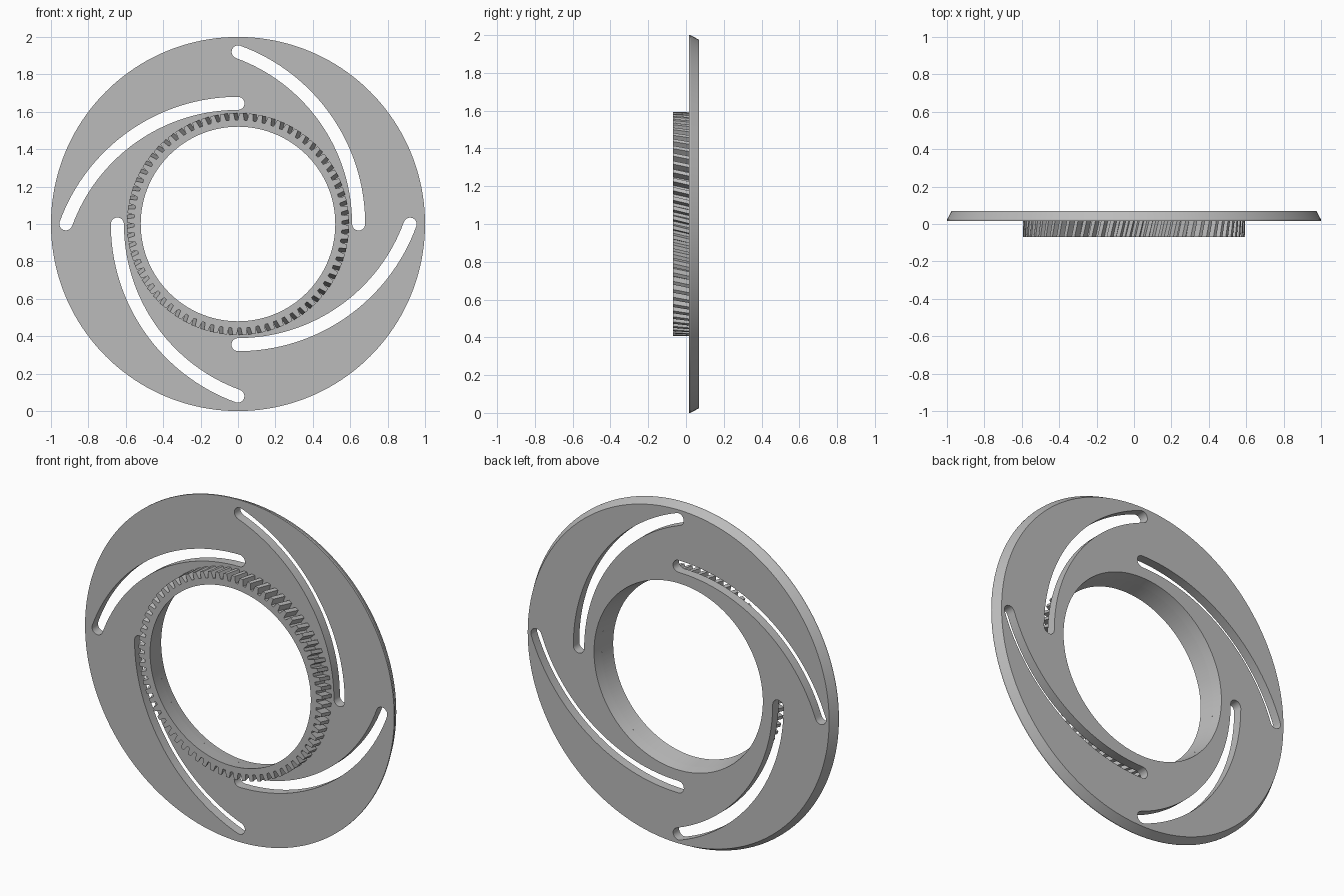
import bpy, bmesh, math
from math import sin, cos, pi, radians

if "Cube" in bpy.data.objects:
    bpy.data.objects.remove(bpy.data.objects["Cube"])

FRONT, JOIN, BACK = -0.07, 0.015, 0.07   # y of gear front, plate front, plate back
STEPS = 160
TEETH = 72

grey = bpy.data.materials.new("plain grey")
grey.diffuse_color = (0.5, 0.5, 0.5, 1)
grey.use_nodes = True
grey.node_tree.nodes["Principled BSDF"].inputs["Base Color"].default_value = grey.diffuse_color


def point(r, a, y):
    return (r * cos(a), y, 1 + r * sin(a))


def make(name, bm):
    bmesh.ops.recalc_face_normals(bm, faces=bm.faces)
    me = bpy.data.meshes.new(name)
    bm.to_mesh(me)
    bm.free()
    me.materials.append(grey)
    ob = bpy.data.objects.new(name, me)
    bpy.context.collection.objects.link(ob)
    return ob


def bridge(bm, loops, closed):
    """Quads between successive rings of vertices."""
    n = len(loops[0])
    for k in range(len(loops) if closed else len(loops) - 1):
        p, q = loops[k], loops[(k + 1) % len(loops)]
        for i in range(n):
            j = (i + 1) % n
            bm.faces.new((p[i], p[j], q[j], q[i]))


def smooth(ob):
    bpy.ops.object.select_all(action='DESELECT')
    ob.select_set(True)
    bpy.context.view_layer.objects.active = ob
    bpy.ops.object.shade_smooth_by_angle(angle=radians(25))


# Slotted plate: a turned ring with a chamfered back rim and a tapered bore
bm = bmesh.new()
profile = [(0.535, JOIN), (1.0, JOIN), (1.0, JOIN + 0.008), (0.975, BACK), (0.546, BACK)]
bridge(bm, [[bm.verts.new(point(r, 2 * pi * i / STEPS, y)) for i in range(STEPS)]
            for r, y in profile], True)
plate = make("slotted_plate", bm)

# Four curved slots: circular arcs with round ends, turned by quarter turns
bm = bmesh.new()
cz, rad, half = -0.334, 0.979, 0.035
a0, a1 = pi / 2, radians(160)
outline = []
for i in range(33):
    a = a0 + (a1 - a0) * i / 32
    outline.append(((rad + half) * cos(a), cz + (rad + half) * sin(a)))
for i in range(1, 12):
    a = a1 + pi * i / 12
    outline.append((rad * cos(a1) + half * cos(a), cz + rad * sin(a1) + half * sin(a)))
for i in range(33):
    a = a1 + (a0 - a1) * i / 32
    outline.append(((rad - half) * cos(a), cz + (rad - half) * sin(a)))
for i in range(1, 12):
    a = a0 + pi + pi * i / 12
    outline.append((rad * cos(a0) + half * cos(a), cz + rad * sin(a0) + half * sin(a)))
for k in range(4):
    c, s = cos(k * pi / 2), sin(k * pi / 2)
    rings = [[bm.verts.new((x * c - z * s, y, 1 + x * s + z * c)) for x, z in outline]
             for y in (-0.05, 0.15)]
    bridge(bm, rings, False)
    for ring in rings:
        bm.faces.new(ring)
cutter = make("slot_cutter", bm)
cutter.hide_render = True

mod = plate.modifiers.new("slots", 'BOOLEAN')
mod.operation = 'DIFFERENCE'
mod.solver = 'EXACT'
mod.object = cutter
bpy.context.view_layer.objects.active = plate
bpy.ops.object.modifier_apply(modifier=mod.name)
bpy.data.objects.remove(cutter)
smooth(plate)

# Helical gear ring on the front, with the same tapered bore
bm = bmesh.new()
tooth = [(0.556, 0.0), (0.556, 0.32), (0.594, 0.46), (0.594, 0.86)]
twist = 0.035
teeth = [(r, 2 * pi * (t + f) / TEETH) for t in range(TEETH) for r, f in tooth]
rings = [[bm.verts.new(point(r, a - twist, JOIN)) for r, a in teeth],
         [bm.verts.new(point(r, a, FRONT)) for r, a in teeth],
         [bm.verts.new(point(0.52, a, FRONT)) for r, a in teeth],
         [bm.verts.new(point(0.535, a, JOIN)) for r, a in teeth]]
bridge(bm, rings, False)
smooth(make("gear_ring", bm))
